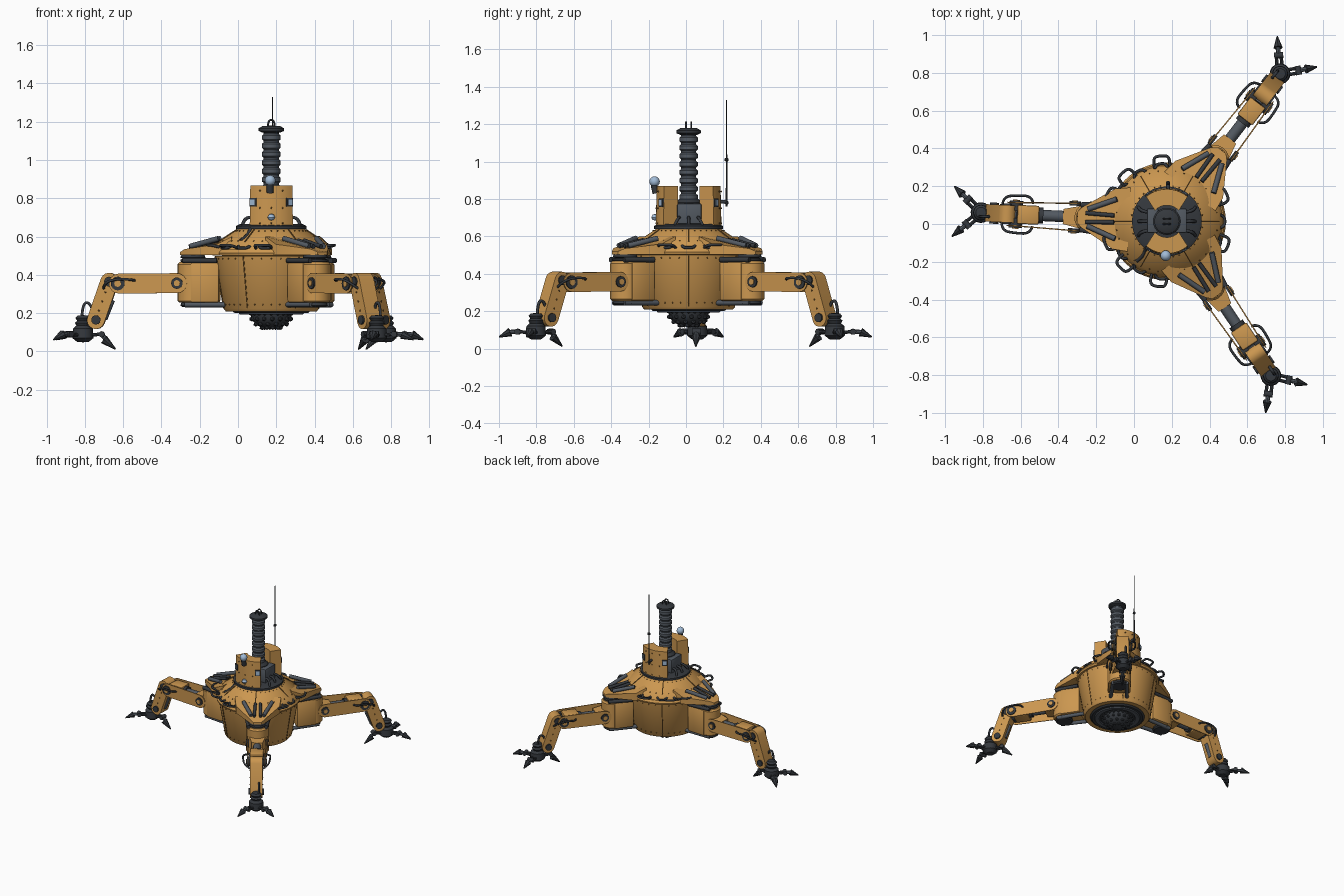
import bpy, bmesh
from math import sin, cos, pi, radians
from mathutils import Matrix, Vector

cube = bpy.data.objects.get("Cube")
if cube:
    bpy.data.objects.remove(cube)


def material(name, rgb):
    m = bpy.data.materials.new(name)
    m.use_nodes = True
    m.diffuse_color = (*rgb, 1)
    m.node_tree.nodes["Principled BSDF"].inputs["Base Color"].default_value = (*rgb, 1)
    return m


TAN = material("ochre paint", (0.6, 0.31, 0.08))
SEAM = material("brown seam", (0.2, 0.1, 0.025))
DARK = material("dark metal", (0.035, 0.04, 0.047))
GREY = material("slate metal", (0.085, 0.1, 0.12))
GLASS = material("pale blue glass", (0.36, 0.5, 0.68))

BODY = Matrix.Translation((0.174, 0.014, 0))
frame = BODY  # frame in which parts are currently built


def add(name, data, mat, local=Matrix()):
    ob = bpy.data.objects.new(name, data)
    bpy.context.collection.objects.link(ob)
    data.materials.append(mat)
    ob.matrix_world = frame @ local
    return ob


def finish(name, bm, mat, local=Matrix()):
    bmesh.ops.recalc_face_normals(bm, faces=bm.faces)
    me = bpy.data.meshes.new(name)
    bm.to_mesh(me)
    bm.free()
    for p in me.polygons:
        p.use_smooth = True
    me.set_sharp_from_angle(angle=radians(32))
    return add(name, me, mat, local)


def lathe(name, profile, mat, at=(0, 0, 0), n=24):
    bm = bmesh.new()
    vs = [bm.verts.new((r, 0, z)) for r, z in profile]
    edges = [bm.edges.new(e) for e in zip(vs, vs[1:])]
    bmesh.ops.spin(bm, geom=vs + edges, cent=(0, 0, 0), axis=(0, 0, 1), angle=2 * pi, steps=n)
    bmesh.ops.remove_doubles(bm, verts=bm.verts, dist=1e-5)
    return finish(name, bm, mat, Matrix.Translation(at))


def rod(name, p, q, r, mat, r2=None, n=12):
    p, q = Vector(p), Vector(q)
    d = q - p
    bm = bmesh.new()
    bmesh.ops.create_cone(bm, cap_ends=True, segments=n, radius1=r,
                          radius2=r if r2 is None else r2, depth=d.length)
    rot = d.to_track_quat('Z', 'Y').to_matrix().to_4x4()
    return finish(name, bm, mat, Matrix.Translation((p + q) / 2) @ rot)


def box(name, at, size, mat, yaw=0, bevel=0.008):
    bm = bmesh.new()
    bmesh.ops.create_cube(bm, size=1, matrix=Matrix.Diagonal((*size, 1)))
    if bevel:
        bmesh.ops.bevel(bm, geom=bm.edges[:], offset=bevel, segments=2, affect='EDGES', profile=0.5)
    return finish(name, bm, mat, Matrix.Translation(at) @ Matrix.Rotation(yaw, 4, 'Z'))


def prism(name, low, high, mat):
    """Solid between two matching outlines."""
    bm = bmesh.new()
    a, b = [[bm.verts.new(p) for p in loop] for loop in (low, high)]
    bm.faces.new(a)
    bm.faces.new(b)
    for i in range(len(a)):
        j = (i + 1) % len(a)
        bm.faces.new((a[i], a[j], b[j], b[i]))
    return finish(name, bm, mat)


def capsule(name, p, q, r, y0, y1, mat, taper=0):
    """Round-ended plate in the xz plane, between two y positions at p and q."""
    p, q = Vector((p[0], 0, p[1])), Vector((q[0], 0, q[1]))
    u = (q - p).normalized()
    v = Vector((-u.z, 0, u.x))
    pts = []
    for c, start, dy in ((q, -pi / 2, taper), (p, pi / 2, 0)):
        for i in range(9):
            t = start + pi * i / 8
            pts.append(c + r * (cos(t) * u + sin(t) * v) + Vector((0, dy, 0)))
    prism(name, [k + Vector((0, y0, 0)) for k in pts], [k + Vector((0, y1, 0)) for k in pts], mat)


def tube(name, pts, r, mat=DARK):
    cu = bpy.data.curves.new(name, 'CURVE')
    cu.dimensions = '3D'
    cu.bevel_depth, cu.bevel_resolution, cu.resolution_u = r, 1, 5
    cu.use_fill_caps = True
    s = cu.splines.new('NURBS')
    s.points.add(len(pts) - 1)
    for sp, p in zip(s.points, pts):
        sp.co = (*p, 1)
    s.order_u, s.use_endpoint_u = 3, True
    add(name, cu, mat)


def studs(name, pts, r, mat):
    bm = bmesh.new()
    for p in pts:
        bmesh.ops.create_icosphere(bm, subdivisions=1, radius=r, matrix=Matrix.Translation(p))
    finish(name, bm, mat)


def polar(r, deg, z):
    return Vector((r * cos(radians(deg)), r * sin(radians(deg)), z))


# Hull
lathe("hull_tub", [(0, .21), (.238, .21), (.248, .222), (.294, .5), (0, .5)], TAN, n=48)
lathe("hull_rim", [(.2, .498), (.308, .502), (.312, .515), (.302, .532), (.2, .532)], TAN, n=48)
lathe("hull_dome", [(.296, .53), (.276, .572), (.178, .637), (.17, .642), (0, .642)], TAN, n=48)
lathe("belly_disc", [(0, .2), (.19, .2), (.205, .212), (0, .212)], DARK, n=32)
lathe("belly_ring", [(.13, .2), (.135, .193), (.165, .193), (.17, .2)], GREY, n=32)
for a in range(0, 360, 60):
    rod("tub_seam", polar(.248, a, .225), polar(.294, a, .497), .004, SEAM, n=6)
    rod("dome_seam", polar(.276, a, .573), polar(.178, a, .638), .004, SEAM, n=6)
studs("rivets", [polar(r, a, z) for r, z in ((.292, .485), (.253, .245), (.27, .577), (.19, .63))
                 for a in range(0, 360, 10)], .004, SEAM)

# Grab handles and hoses around the rim
for a in (95, 132, 25, -22, -98, -135, 155, -160):
    tube("rim_handle", [polar(.29, a - 8, .54), polar(.345, a - 8, .555), polar(.35, a, .555),
                        polar(.345, a + 8, .555), polar(.29, a + 8, .54)], .008)
for a in range(0, 360, 24):
    tube("rim_hose", [polar(.285, a - 7, .55), polar(.305, a - 5, .54),
                      polar(.308, a, .54), polar(.305, a + 5, .54), polar(.285, a + 7, .55)], .008)

# Drill under the belly
drill = [(.108, .2), (.104, .17), (.083, .143), (.05, .125), (0, .118)]
lathe("drill_head", drill, DARK)
studs("drill_teeth", [polar(r, a + 9 * k, z) for k, (r, z) in enumerate(drill[:4])
                      for a in range(0, 360, 18 + 6 * k)], .013, DARK)

# Tower: curved armour panels front and back
lathe("tower_collar", [(0, .64), (.185, .64), (.185, .655), (.165, .665), (0, .665)], DARK, n=32)
for side, mid in (("front", -90), ("back", 90)):
    outline = [polar(.176, mid + a, 0) for a in range(-40, 41, 8)]
    outline += [polar(.085, mid + a, 0) for a in range(48, -49, -12)]
    prism(side + "_tower_panel", [p + Vector((0, 0, .64)) for p in outline],
          [p * (.97 if p.length > .1 else 1) + Vector((0, 0, .868)) for p in outline], TAN)
    for a in (-33, 33):
        box("window_frame", polar(.172, mid + a, .78), (.014, .04, .046), DARK, radians(mid + a), .003)
        box("window", polar(.178, mid + a, .78), (.009, .026, .03), GLASS, radians(mid + a), 0)
    studs("panel_rivets", [polar(.174, mid + a, z) for a in (-20, 0, 20) for z in (.67, .75, .84)], .005, SEAM)
for s in (-1, 1):
    box("side_machine", (s * .075, .004, .72), (.06, .13, .11), GREY)
    for y in (-.05, 0, .05):
        tube("side_hose", [(s * .09, y, .7), (s * .14, y, .71), (s * .15, y * 1.5, .66)], .009)
lathe("signal_lamp", [(0, .685), (.012, .687), (.02, .7), (.012, .716), (0, .72)], GLASS, (0, -.18, 0), 12)
rod("lamp_post", (-.006, -.175, .83), (-.006, -.185, .875), .018, DARK)
lathe("lamp_globe", [(.028 * sin(i * pi / 8), .893 - .028 * cos(i * pi / 8)) for i in range(9)],
      GLASS, (-.006, -.182, 0), 16)
tube("dome_hose", [(-.09, -.12, .7), (-.11, -.14, .63), (-.13, -.19, .6), (-.16, -.21, .58)], .009)

# Ribbed mast
rings = [(0, .64)]
for i in range(11):
    z = .66 + i * .044
    rings += [(.04, z), (.049, z + .008), (.049, z + .028), (.04, z + .036)]
lathe("mast_bellows", rings + [(.04, 1.15), (0, 1.15)], GREY)
lathe("mast_base", [(.05, .64), (.072, .66), (.072, .78), (.05, .8)], DARK)
lathe("mast_cap", [(0, 1.14), (.046, 1.143), (.066, 1.152), (.066, 1.166), (.045, 1.178), (0, 1.18)], DARK)
for y in (-.014, .014):
    tube("mast_lifting_eye", [(-.018, y, 1.17), (-.018, y, 1.21), (.018, y, 1.21), (.018, y, 1.17)], .005)

# Antenna
rod("antenna_whip", (.006, .203, .76), (.006, .203, 1.33), .005, DARK, .002, 8)
studs("antenna_beads", [(.006, .203, z) for z in (.78, 1.01)], .013, DARK)
rod("antenna_bracket", (.006, .15, .785), (.006, .205, .785), .01, DARK)

# Legs, each built along local +x from the hull centre
for angle in (177.3, 52.5, -56):
    frame = BODY @ Matrix.Rotation(radians(angle), 4, 'Z')
    # Shoulder
    half = [(.2, .17, .6), (.28, .16, .56), (.45, .055, .535), (.475, .03, .52)]
    loop = half + [(x, -y, z) for x, y, z in reversed(half)]
    prism("shoulder_plate", [(x, y, .503) for x, y, z in loop], loop, TAN)
    box("hip_block", (.345, 0, .36), (.15, .17, .21), TAN, bevel=.012)
    lathe("hip_drum", [(0, .255), (.07, .255), (.08, .265), (.08, .455), (.07, .467), (0, .467)], TAN, (.41, 0, 0))
    lathe("hip_bearing_top", [(.05, .465), (.066, .47), (.066, .48), (.05, .485), (.066, .49), (.06, .505)],
          DARK, (.41, 0, 0))
    lathe("hip_bearing_bottom", [(0, .23), (.055, .232), (.065, .24), (.06, .256)], DARK, (.41, 0, 0))
    for s in (-1, 1):
        rod("shoulder_piston", (.27, s * .105, .59), (.42, s * .045, .55), .014, GREY)
        rod("inner_piston", (.28, s * .018, .58), (.43, s * .024, .548), .011, DARK)
        rod("lower_strut", (.23, s * .06, .245), (.45, s * .05, .245), .014, GREY)
        rod("upper_strut", (.28, s * .085, .475), (.46, s * .065, .475), .014, DARK)
        # Side plates and pivots of the upper arm
        capsule("arm_side_plate", (.49, .357), (.795, .355), .052, s * .076, s * .07, TAN, -s * .012)
        rod("hip_pivot", (.49, s * .06, .357), (.49, s * .083, .357), .03, DARK, n=16)
        rod("hip_pivot_cap", (.49, s * .08, .357), (.49, s * .088, .357), .016, TAN)
        rod("elbow_pivot", (.80, s * .02, .355), (.80, s * .072, .355), .036, DARK, n=16)
        rod("elbow_pivot_cap", (.80, s * .06, .355), (.80, s * .077, .355), .018, TAN)
        tube("elbow_hose", [(.71, s * .06, .37), (.72, s * .1, .375), (.80, s * .1, .38),
                            (.87, s * .09, .36), (.875, s * .045, .33)], .007)
        rod("knee_pivot", (.846, s * .04, .365), (.846, s * .054, .365), .026, DARK, n=16)
        rod("ankle_pivot", (.915, s * .04, .165), (.915, s * .056, .165), .024, DARK, n=16)
        studs("shin_rivets", [(.865 + i * .017, s * .047, .31 - i * .048) for i in range(3)], .005, SEAM)
    prism("arm_root", [(.45, y, z) for y, z in ((-.062, .31), (.062, .31), (.062, .4), (-.062, .4))],
          [(.55, y, z) for y, z in ((-.04, .32), (.04, .32), (.04, .39), (-.04, .39))], TAN)
    rod("arm_shaft", (.53, 0, .357), (.7, 0, .357), .03, GREY)
    rod("arm_shaft_collar", (.655, 0, .357), (.68, 0, .357), .042, DARK)
    box("elbow_block", (.735, 0, .357), (.115, .1, .095), TAN)
    rod("elbow_link", (.79, 0, .355), (.86, 0, .34), .033, GREY)
    # Shin
    capsule("shin", (.846, .365), (.916, .163), .046, -.046, .046, TAN)
    rod("shin_piston", (.835, 0, .27), (.875, 0, .17), .018, GREY)
    tube("ankle_hose", [(.93, .02, .2), (.94, .02, .25), (.985, .02, .26), (.99, .02, .18)], .008)
    # Foot hub and three toes
    rod("ankle_link", (.915, 0, .16), (.985, 0, .13), .026, DARK)
    lathe("foot_hub", [(0, .19), (.028, .188), (.04, .175), (.03, .16), (.042, .15), (.034, .135),
                       (.052, .12), (.055, .07), (.03, .05), (0, .048)], DARK, (.985, 0, 0), 16)
    leg = frame
    for turn, tip in ((42, .062), (-42, .062), (180, .012)):
        frame = leg @ Matrix.Translation((.985, 0, 0)) @ Matrix.Rotation(radians(turn), 4, 'Z')
        reach = .198 if turn < 90 else .17
        mid = (tip + .09) / 2 + .012
        for y in (-.013, .013):
            rod("toe_link", (.04, y, .085), (.1, y, .092), .009, DARK, n=8)
        rod("toe_knuckle", (.098, -.024, .09), (.098, .024, .09), .016, DARK)
        rod("toe_shaft", (.098, 0, .09), (reach - .05, 0, mid), .012, GREY, n=8)
        rod("toe_claw", (reach - .06, 0, mid), (reach, 0, tip), .024, DARK, .004, 8)
